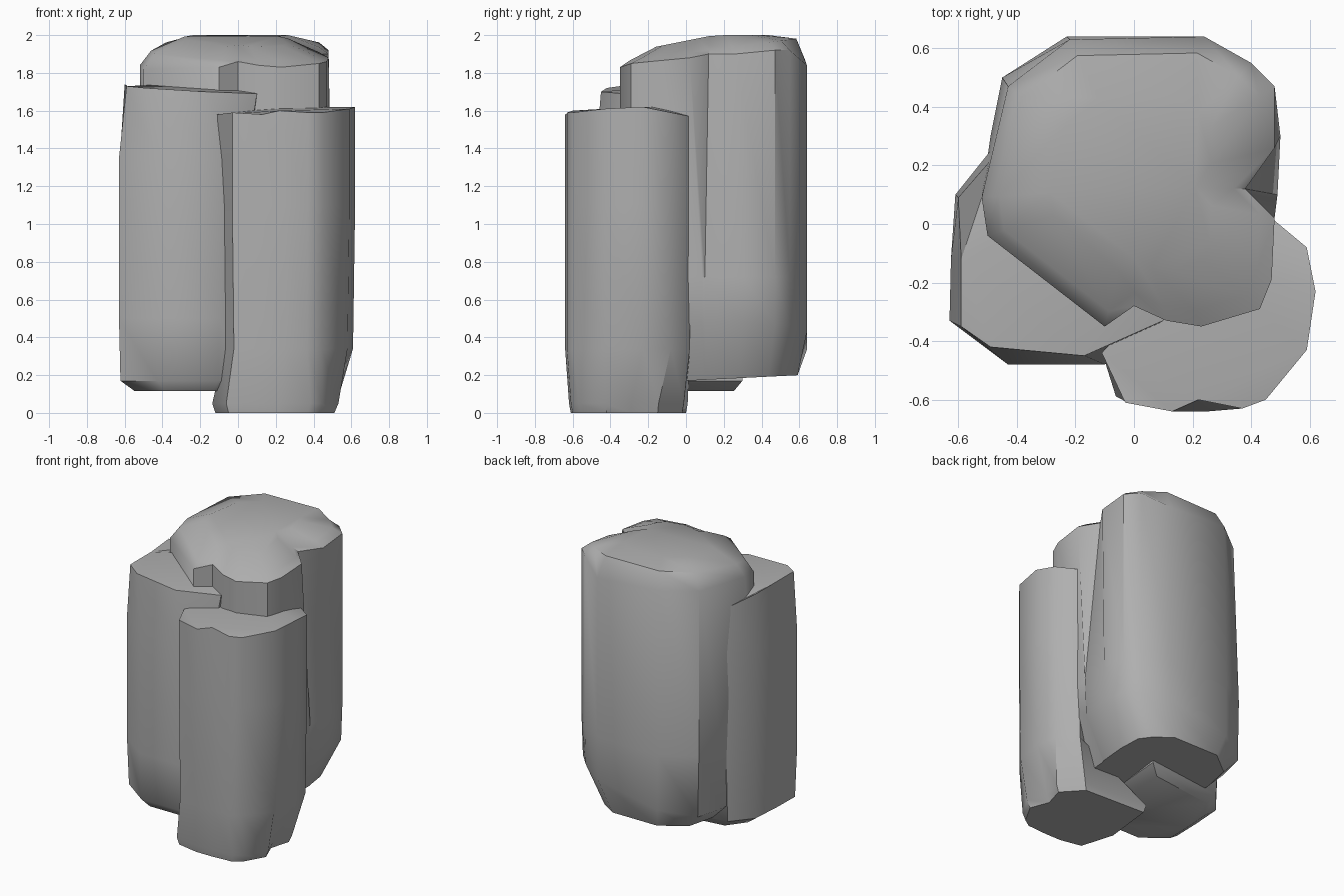
import bpy
import bmesh
import math

default_cube = bpy.data.objects.get("Cube")
if default_cube:
    bpy.data.objects.remove(default_cube, do_unlink=True)

stone = bpy.data.materials.new("grey_stone")
stone.use_nodes = True
stone_colour = (0.43, 0.43, 0.43, 1)
stone.diffuse_color = stone_colour
stone.node_tree.nodes["Principled BSDF"].inputs["Base Color"].default_value = stone_colour


def scaled(outline, centre, factor_x, factor_y, height):
    """Copy an outline, scaled about a centre, at a height given as a rule of x and y."""
    ring = []
    for point in outline:
        x = centre[0] + (point[0] - centre[0]) * factor_x
        y = centre[1] + (point[1] - centre[1]) * factor_y
        ring.append((x, y, height(x, y)))
    return ring


def level(z):
    return lambda x, y: z


def pillar(name, rings):
    """Skin a stack of rings, top to bottom, and cap both ends."""
    bm = bmesh.new()
    loops = [[bm.verts.new(point) for point in ring] for ring in rings]
    for upper, lower in zip(loops, loops[1:]):
        for i in range(len(upper)):
            j = (i + 1) % len(upper)
            bm.faces.new((upper[i], upper[j], lower[j], lower[i]))
    caps = [bm.faces.new(loops[0]), bm.faces.new(loops[-1])]
    bmesh.ops.triangulate(bm, faces=caps)
    bmesh.ops.recalc_face_normals(bm, faces=bm.faces[:])
    mesh = bpy.data.meshes.new(name)
    bm.to_mesh(mesh)
    bm.free()
    mesh.materials.append(stone)
    obj = bpy.data.objects.new(name, mesh)
    bpy.context.collection.objects.link(obj)
    bpy.ops.object.select_all(action="DESELECT")
    obj.select_set(True)
    bpy.context.view_layer.objects.active = obj
    bpy.ops.object.shade_smooth_by_angle(angle=math.radians(42))


# Tall back pillar: domed crown, wedge-shaped crack on its +x side
tall_rim = [
    (-.22, .63, 1.87), (-.43, .47, 1.86), (-.52, .09, 1.84), (-.5, -.04, 1.82),
    (-.1, -.35, 1.83), (0, -.28, 1.86), (.11, -.33, 1.84), (.23, -.35, 1.83),
    (.43, -.29, 1.85), (.47, -.19, 1.86), (.48, .02, 1.88), (.38, .12, 1.9),
    (.48, .26, 1.9), (.48, .47, 1.92), (.4, .55, 1.92), (.24, .64, 1.84),
]
tall_body = [(x, y) for x, y, z in tall_rim]
tall_body[0] = (-.23, .64)
tall_body[1] = (-.45, .5)
tall_body[2] = (-.49, .3)
tall_body[10:13] = [(.48, .085), (.49, .1), (.5, .3)]
pillar("tall_pillar", [
    scaled(tall_rim, (0, .13), .55, .6, lambda x, y: min(2, 1.97 + .2 * y)),
    scaled(tall_rim, (.02, .13), .89, .89, lambda x, y: 1.905 + .13 * y),
    tall_rim,
    scaled(tall_body, (0, .15), 1, 1, level(.72)),
    scaled(tall_body, (0, .15), .98, 1, lambda x, y: .38 + .2 * x),
    scaled(tall_body, (-.08, .15), .74, .9, lambda x, y: .17 + .05 * y),
])

# Middle pillar on the -x side, bulging a little below its rim
middle_rim = [
    (-.6, .09, 1.74), (-.59, -.12, 1.73), (-.59, -.35, 1.73), (-.49, -.42, 1.72),
    (-.17, -.45, 1.7), (.1, -.33, 1.69), (.1, .2, 1.76), (-.47, .24, 1.66),
]
middle_body = [
    (-.61, .1), (-.625, -.12), (-.63, -.33), (-.43, -.48),
    (-.1, -.48), (.05, -.36), (.1, .32), (-.49, .25),
]
pillar("middle_pillar", [
    middle_rim,
    scaled(middle_body, (-.25, -.1), 1, 1, level(1.35)),
    scaled(middle_body, (-.25, -.1), 1, 1, level(.5)),
    scaled(middle_body, (-.25, -.1), .98, .95, level(.17)),
    scaled(middle_body, (-.25, -.1), .78, .84, level(.115)),
])

# Short front pillar, resting on the ground, with a chipped foot
short_rim = [
    (-.11, -.44, 1.58), (-.03, -.61, 1.59), (.13, -.64, 1.58), (.22, -.6, 1.6),
    (.37, -.63, 1.59), (.45, -.6, 1.59), (.59, -.43, 1.61), (.62, -.23, 1.62),
    (.59, -.08, 1.59), (.47, .02, 1.57), (.2, -.1, 1.62),
]
short_body = [(x, y) for x, y, z in short_rim]
short_body[0] = (-.08, -.43)
short_body[3] = (.25, -.64)
short_foot = [
    (-.12, -.35), (-.05, -.58), (.1, -.61), (.22, -.61), (.37, -.6), (.43, -.56),
    (.51, -.42), (.46, -.29), (.5, -.15), (.38, -.02), (-.08, 0),
]
pillar("short_pillar", [
    short_rim,
    scaled(short_body, (.25, -.3), 1, 1, level(1.1)),
    scaled(short_body, (.25, -.3), .97, 1, level(.34)),
    scaled(short_foot, (.15, -.3), 1.06, 1.03, level(.05)),
    scaled(short_foot, (.2, -.3), 1, 1, level(0)),
])
